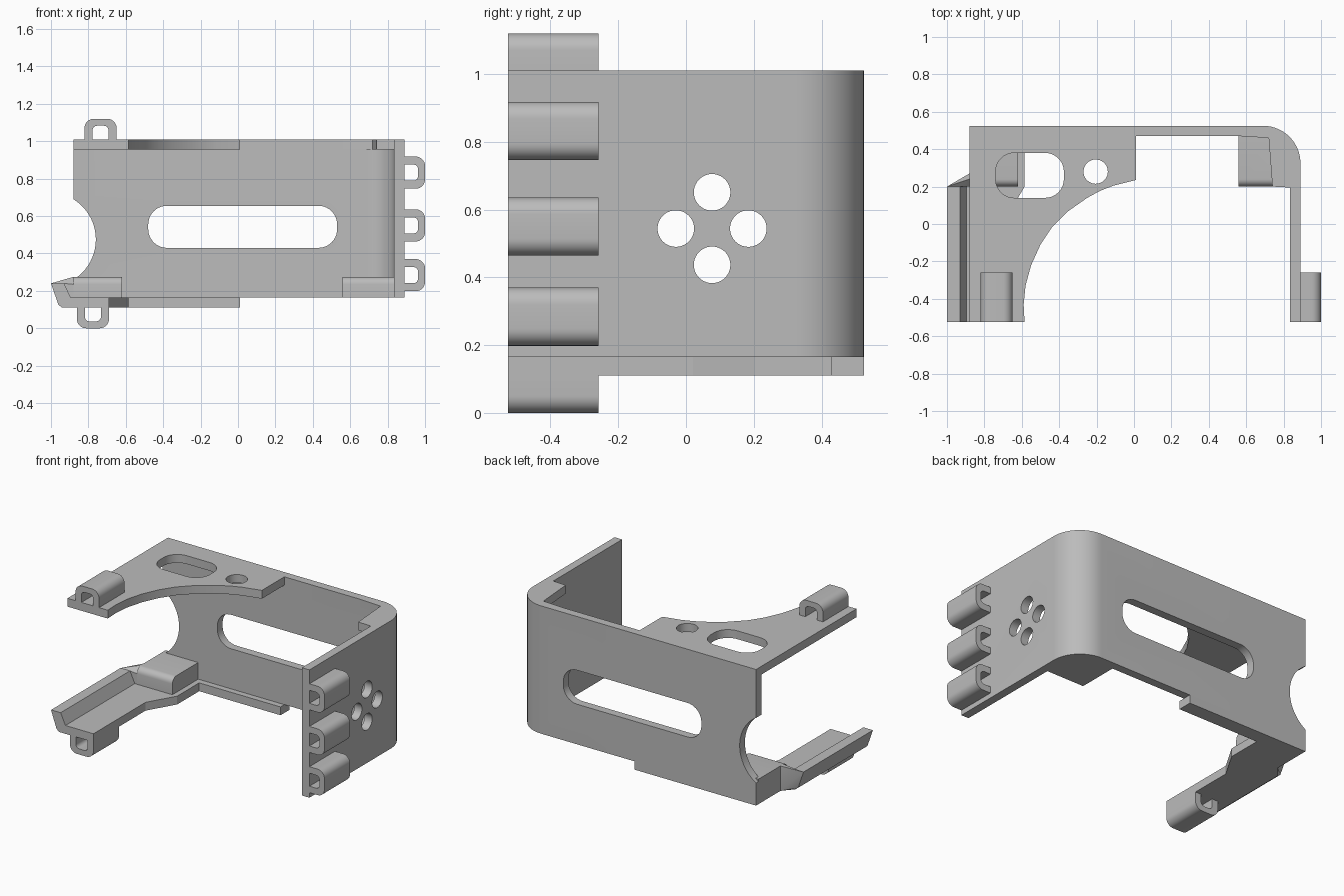
import bpy, bmesh
from math import sin, cos, pi, radians
from mathutils import Vector

cube = bpy.data.objects.get("Cube")
if cube:
    bpy.data.objects.remove(cube, do_unlink=True)

grey = bpy.data.materials.new("plain grey")
grey.use_nodes = True
COLOUR = (0.5, 0.5, 0.5, 1)
grey.diffuse_color = COLOUR
grey.node_tree.nodes["Principled BSDF"].inputs["Base Color"].default_value = COLOUR

FRONT, BACK, INNER = -0.525, 0.525, 0.47
FLOOR, TOP, T = 0.165, 1.01, 0.055
LEFT, RIGHT = -0.88, 0.89


def finish(name, bm):
    bmesh.ops.recalc_face_normals(bm, faces=bm.faces)
    mesh = bpy.data.meshes.new(name)
    bm.to_mesh(mesh)
    bm.free()
    mesh.materials.append(grey)
    ob = bpy.data.objects.new(name, mesh)
    bpy.context.collection.objects.link(ob)
    shade(ob)
    return ob


def shade(ob):
    ob.data.shade_smooth()
    ob.data.set_sharp_from_angle(angle=radians(30))


def place(axis, a, b, d):
    return {"x": (d, a, b), "y": (a, d, b), "z": (a, b, d)}[axis]


def prism(name, pts, axis, lo, hi):
    """Extrude a flat outline along an axis."""
    bm = bmesh.new()
    face = bm.faces.new([bm.verts.new(place(axis, a, b, lo)) for a, b in pts])
    out = bmesh.ops.extrude_face_region(bm, geom=[face])
    shift = Vector(place(axis, 0, 0, hi - lo))
    bmesh.ops.translate(bm, vec=shift, verts=[g for g in out["geom"] if isinstance(g, bmesh.types.BMVert)])
    return finish(name, bm)


def arc(cx, cy, r, start, end, n=10):
    """Points on an arc, angles in degrees."""
    angles = [radians(start + (end - start) * i / n) for i in range(n + 1)]
    return [(cx + r * cos(a), cy + r * sin(a)) for a in angles]


def rounded(x0, x1, y0, y1, r):
    return (arc(x1 - r, y1 - r, r, 0, 90) + arc(x0 + r, y1 - r, r, 90, 180)
            + arc(x0 + r, y0 + r, r, 180, 270) + arc(x1 - r, y0 + r, r, 270, 360))


def circle(cx, cy, r, n=40):
    return arc(cx, cy, r, 0, 360 - 360 / n, n - 1)


def boolean(ob, tool, operation="DIFFERENCE"):
    tool.hide_render = True
    mod = ob.modifiers.new("cut", "BOOLEAN")
    mod.operation, mod.object, mod.solver = operation, tool, "EXACT"
    graph = bpy.context.evaluated_depsgraph_get()
    mesh = bpy.data.meshes.new_from_object(ob.evaluated_get(graph))
    ob.modifiers.clear()
    ob.data = mesh
    shade(ob)
    bpy.data.objects.remove(tool, do_unlink=True)


# Back and side wall joined by a rounded corner
R = 0.2
cx, cy = RIGHT - R, BACK - R
outer = arc(cx, cy, R, 90, 0, 14)
inner = arc(cx, cy, R - T, 0, 90, 14)
shell = prism("back_and_side_wall",
              [(LEFT, BACK)] + outer + [(RIGHT, FRONT), (RIGHT - T, FRONT)] + inner + [(LEFT, INNER)],
              "z", FLOOR, TOP)
boolean(shell, prism("slot_cutter", rounded(-0.48, 0.53, 0.43, 0.655, 0.1), "y", 0.4, 0.6))
boolean(shell, prism("notch_cutter", circle(-1.013, 0.475, 0.253, 64), "y", 0.4, 0.6))
for dy, dz in ((-1, 0), (1, 0), (0, 1), (0, -1)):
    hole = circle(0.077 + 0.107 * dy, 0.544 + 0.107 * dz, 0.054)
    boolean(shell, prism("hole_cutter", hole, "x", 0.8, 0.95))

# Top plate with a sweeping front edge, a slot and a round hole
sweep = [(0.01, 0.235), (-0.11, 0.205), (-0.18, 0.178), (-0.25, 0.14), (-0.35, 0.07), (-0.44, -0.02),
         (-0.5, -0.11), (-0.55, -0.22), (-0.58, -0.33), (-0.59, -0.43), (-0.585, FRONT)]
top_plate = prism("top_plate", [(LEFT, INNER), (0.01, INNER)] + sweep + [(LEFT, FRONT)],
                  "z", TOP - T, TOP)
boolean(top_plate, prism("slot_cutter", rounded(-0.74, -0.375, 0.14, 0.38, 0.1), "z", 0.9, 1.1))
boolean(top_plate, prism("hole_cutter", circle(-0.205, 0.28, 0.065), "z", 0.9, 1.1))

# Bottom plate stepping back to a strip under the wall
prism("bottom_plate",
      [(LEFT, BACK), (0.01, BACK), (0.01, 0.43), (-0.585, 0.43), (-0.585, 0.2),
       (-0.69, 0.02), (-0.69, FRONT), (LEFT, FRONT)], "z", FLOOR - T, FLOOR)

# Slanted lip along the outer edge of the bottom plate
lip = [(-1, 0.24), (-0.93, 0.24), (-0.895, FLOOR), (LEFT, FLOOR), (LEFT, 0.11), (-0.94, 0.11), (-0.96, 0.125)]
prism("bottom_lip", lip, "y", FRONT, 0.2)

# Tapered end of the lip running into the corner block
bm = bmesh.new()
for x, z in lip:
    bm.verts.new((x, 0.2, z))
for y, z in ((0.2, 0.235), (0.24, 0.275), (0.27, 0.275), (0.27, 0.11)):
    bm.verts.new((LEFT, y, z))
hull = bmesh.ops.convex_hull(bm, input=bm.verts[:])
loose = {v for v in hull["geom_interior"] if isinstance(v, bmesh.types.BMVert)}
bmesh.ops.delete(bm, geom=list(loose), context="VERTS")
finish("lip_taper", bm)

# Rounded blocks in the two lower corners
block = [(0.5, FLOOR), (0.2, FLOOR)] + arc(0.24, 0.235, 0.04, 180, 90, 6) + [(0.5, 0.275)]
prism("lower_right_block", block, "x", LEFT, -0.62)
left_block = prism("lower_left_block", block, "x", 0.56, 0.86)
boolean(left_block, prism("corner_cutter", [(0, 0.51)] + arc(cx, cy, R - 0.015, 90, 0, 14)
                          + [(RIGHT - 0.015, 0), (0, 0)], "z", 0, 0.5), "INTERSECT")

# Upper corner web
prism("upper_corner_web", [(0.56, INNER), (0.72, 0.46), (0.74, 0.2), (RIGHT - T, 0.195)] + inner,
      "z", TOP - T, TOP)


# Hollow clip loops
def clip(name, centre, base, direction, sideways=False):
    w, h, r = 0.086, 0.11, 0.05
    iw, ih, ir = 0.043, 0.073, 0.025
    loop = ([(w, -0.005)] + arc(w - r, h - r, r, 0, 90, 8) + arc(r - w, h - r, r, 90, 180, 8) + [(-w, -0.005)]
            + [(-iw, -0.005)] + arc(ir - iw, ih - ir, ir, 180, 90, 6) + arc(iw - ir, ih - ir, ir, 90, 0, 6)
            + [(iw, -0.005)])
    pts = [(centre + u, base + direction * v) for u, v in loop]
    if sideways:
        pts = [(b, a) for a, b in pts]
    prism(name, pts, "y", FRONT, -0.258)


clip("top_clip", -0.735, TOP, 1)
clip("bottom_clip", -0.776, FLOOR - T, -1)
for i, z in enumerate((0.284, 0.55, 0.832)):
    clip(f"side_clip_{i + 1}", z, RIGHT, 1, sideways=True)
